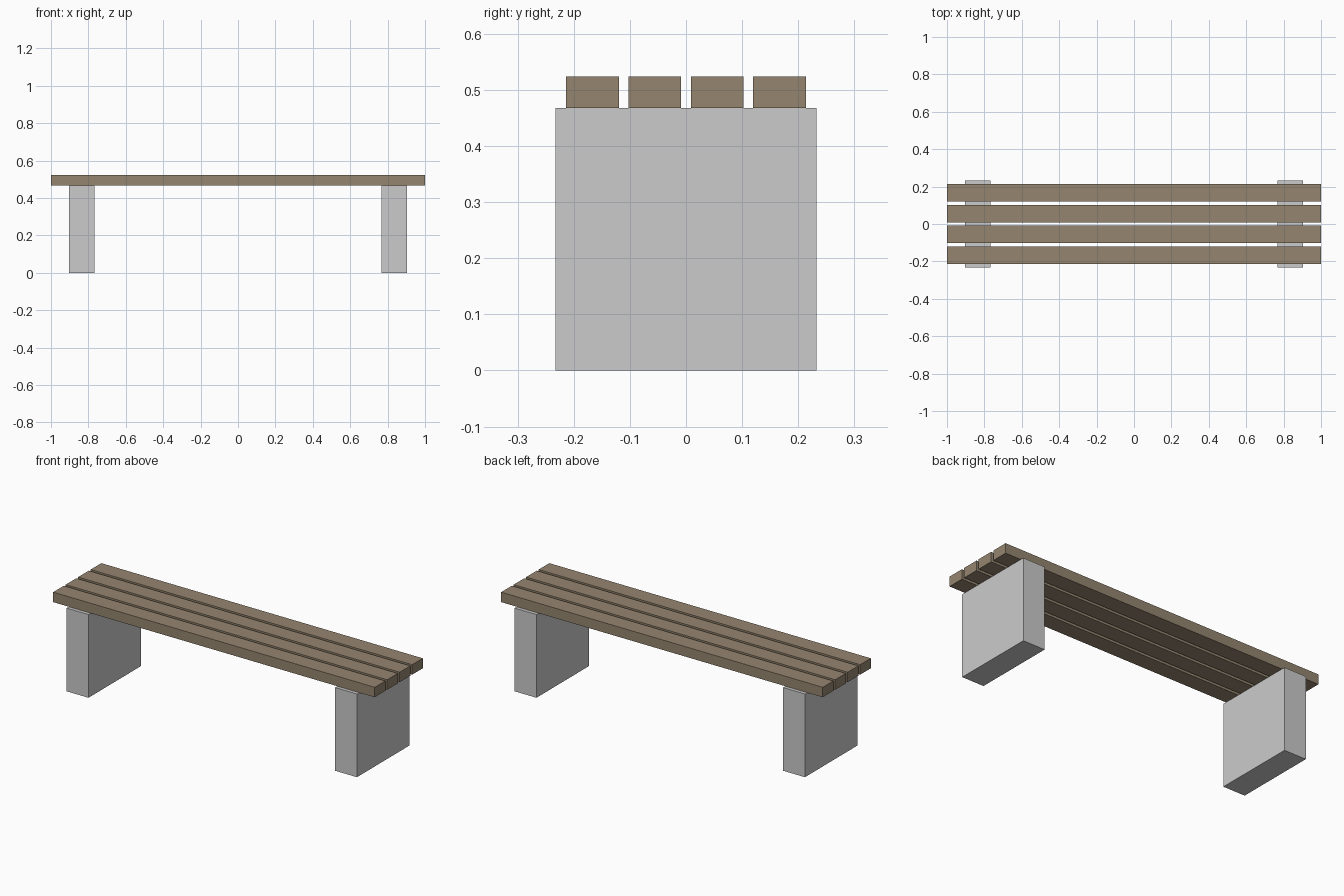
import bpy

if "Cube" in bpy.data.objects:
    bpy.data.objects.remove(bpy.data.objects["Cube"])


def material(name, color):
    mat = bpy.data.materials.new(name)
    mat.diffuse_color = color
    mat.use_nodes = True
    mat.node_tree.nodes["Principled BSDF"].inputs["Base Color"].default_value = mat.diffuse_color
    return mat


def box(name, center, size, mat=None):
    bpy.ops.mesh.primitive_cube_add(size=1, location=center)
    obj = bpy.context.object
    obj.name = name
    obj.scale = size
    bpy.ops.object.transform_apply(location=False, rotation=False, scale=True)
    if mat:
        obj.data.materials.append(mat)
    return obj


LEG_H = 0.468
SLAT_H = 0.056
SLAT_W = 0.094
PITCH = 0.111

wood = material("wood", (0.30, 0.235, 0.16, 1))

# Concrete block legs
for side, x in (("left", -0.835), ("right", 0.835)):
    box(f"{side}_leg", (x, 0, LEG_H / 2), (0.136, 0.466, LEG_H))

# Wooden seat slats
for i in range(4):
    box(f"seat_slat_{i + 1}", (0, (i - 1.5) * PITCH, LEG_H + SLAT_H / 2),
        (2, SLAT_W, SLAT_H), wood)
